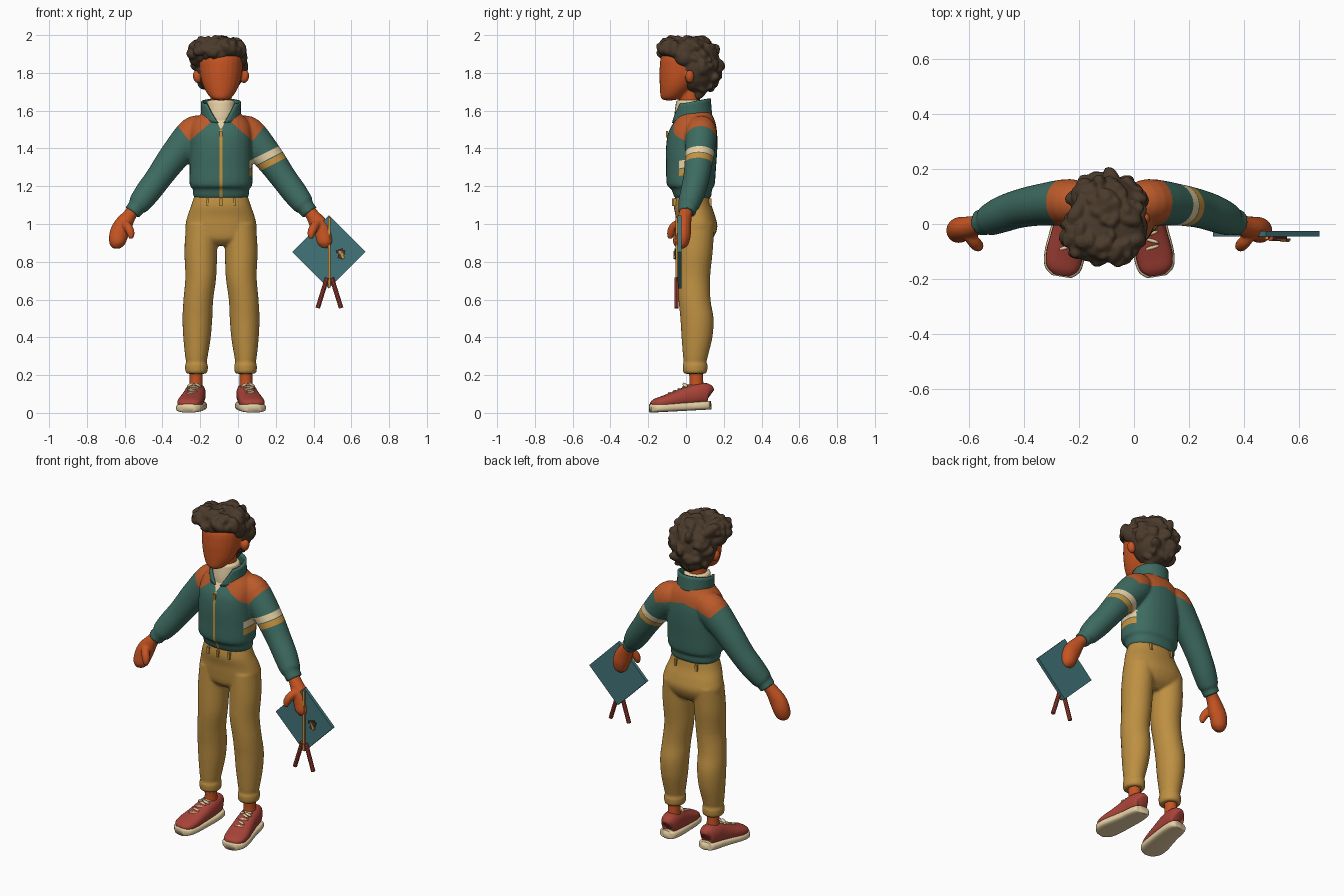
import bpy, bmesh, math, random
from mathutils import Vector, Matrix, Euler

if "Cube" in bpy.data.objects:
    bpy.data.objects.remove(bpy.data.objects["Cube"])
random.seed(4)
C = -0.09  # centre line of the body


def material(name, code):
    rgb = [int(code[i:i + 2], 16) / 255 for i in (0, 2, 4)]
    col = [((c + 0.055) / 1.055) ** 2.4 for c in rgb] + [1]
    m = bpy.data.materials.new(name)
    m.use_nodes = True
    m.diffuse_color = col
    next(n for n in m.node_tree.nodes if n.type == "BSDF_PRINCIPLED").inputs["Base Color"].default_value = col
    return m


skin = material("skin", "C65422")
teal = material("jacket_teal", "3D6B60")
rust = material("yoke_rust", "BC5A2A")
cream = material("cream", "E6CFA4")
ochre = material("trouser_ochre", "BE9042")
gold = material("gold", "C8923F")
red = material("shoe_red", "A84338")
blue = material("board_blue", "42757B")
brown = material("hair_brown", "4A3A2B")


def tube(bm, pts, ref="Y", flat=False, sq=2.0, n=24, steps=4):
    """Smooth loft through (x, y, z, radius across, radius along ref)."""
    dense = []
    for i in range(len(pts) - 1):
        a, b, c, d = (pts[min(max(j, 0), len(pts) - 1)] for j in range(i - 1, i + 3))
        for k in range(steps):
            t = k / steps
            dense.append([q + t * ((r - p) / 2 + t * (p - 2.5 * q + 2 * r - s / 2
                          + t * (1.5 * (q - r) + (s - p) / 2))) for p, q, r, s in zip(a, b, c, d)])
    dense.append(list(pts[-1]))
    axis = Vector((0, 1, 0)) if ref == "Y" else Vector((0, 0, 1))
    rings = []
    for i, p in enumerate(dense):
        t = Vector(dense[min(i + 1, len(dense) - 1)][:3]) - Vector(dense[max(i - 1, 0)][:3])
        t = Vector((0, 0, 1)) if flat else t.normalized()
        u = t.cross(axis).normalized()
        v = u.cross(t)
        ring = []
        for k in range(n):
            ca, sa = math.cos(math.tau * k / n), math.sin(math.tau * k / n)
            x = math.copysign(abs(ca) ** (2 / sq), ca) * max(p[3], 0.003)
            y = math.copysign(abs(sa) ** (2 / sq), sa) * max(p[4], 0.003)
            ring.append(bm.verts.new(Vector(p[:3]) + u * x + v * y))
        rings.append(ring)
    for a, b in zip(rings, rings[1:]):
        for k in range(n):
            bm.faces.new((a[k], a[(k + 1) % n], b[(k + 1) % n], b[k]))
    bm.faces.new(rings[0])
    bm.faces.new(rings[-1])


def blob(bm, loc, size, rot=(0, 0, 0), sub=3):
    bmesh.ops.create_icosphere(bm, subdivisions=sub, radius=1,
                               matrix=Matrix.LocRotScale(Vector(loc), Euler(rot), Vector(size)))


def box(bm, loc, size, rot=(0, 0, 0)):
    bmesh.ops.create_cube(bm, size=1, matrix=Matrix.LocRotScale(Vector(loc), Euler(rot), Vector(size)))


def finish(name, bm, *mats, smooth=True, voxel=0, relax=3):
    """Turn a bmesh into an object, optionally fusing its pieces into one skin."""
    bmesh.ops.recalc_face_normals(bm, faces=bm.faces)
    me = bpy.data.meshes.new(name)
    bm.to_mesh(me)
    bm.free()
    ob = bpy.data.objects.new(name, me)
    bpy.context.scene.collection.objects.link(ob)
    if voxel:
        mod = ob.modifiers.new("fuse", "REMESH")
        mod.mode, mod.voxel_size = "VOXEL", voxel
        mod = ob.modifiers.new("relax", "SMOOTH")
        mod.factor, mod.iterations = 0.5, relax
        dg = bpy.context.evaluated_depsgraph_get()
        done = bpy.data.meshes.new_from_object(ob.evaluated_get(dg))
        ob.modifiers.clear()
        ob.data = done
    ob.data.materials.clear()
    for m in mats:
        ob.data.materials.append(m)
    for p in ob.data.polygons:
        p.use_smooth = smooth
        p.material_index = 0
    return ob


def side(s, pts):
    return [(C + s * p[0],) + tuple(p[1:]) for p in pts]


# Jacket: torso and sleeves fused
bm = bmesh.new()
torso = [(.035, 1.135, .135, .09), (.035, 1.15, .147, .1), (.03, 1.185, .15, .108), (.025, 1.21, .166, .127),
         (.027, 1.3, .166, .132), (.03, 1.4, .166, .136), (.035, 1.48, .165, .13),
         (.045, 1.54, .15, .11), (.045, 1.58, .11, .092), (.04, 1.61, .08, .075)]
tube(bm, [(C, y, z, a, b) for y, z, a, b in torso], flat=True, sq=2.3, n=32)
sleeve = [(.08, .075, 1.52, .06, .06), (.14, .08, 1.48, .092, .084), (.25, .07, 1.355, .08, .076),
          (.33, .055, 1.245, .07, .07), (.39, .035, 1.165, .067, .066), (.435, .015, 1.105, .058, .058),
          (.447, .01, 1.09, .047, .05), (.47, .005, 1.06, .046, .048)]
for s in (1, -1):
    tube(bm, side(s, sleeve))
jacket = finish("jacket", bm, teal, rust, cream, gold, voxel=.008)

# Cut colour borders into the jacket: yoke, shirt opening, zip and arm bands
bands = (-.02, .016, .021, .053)
cuts = [((C, .05, 0), (0, 1, 0)), ((C, 0, 1.5), (0, 0, 1))]
for s in (1, -1):
    cuts += [((C + s * .07, 0, 1.525), (s * .88, 0, 1)), ((C, 0, 1.51), (s * .25, 0, 1)),
             ((C + s * .167, 0, 1.44), (s, 0, -.8)), ((C, 0, 1.5), (s, 0, -.55)), ((C + s * .007, 0, 0), (1, 0, 0))]
cuts += [((C + .26 + .45 * b, 0, 1.367 - .89 * b), (.45, 0, -.89)) for b in bands]
bm = bmesh.new()
bm.from_mesh(jacket.data)
for co, no in cuts:
    bmesh.ops.bisect_plane(bm, geom=bm.verts[:] + bm.edges[:] + bm.faces[:], plane_co=co, plane_no=no, dist=1e-5)
for f in bm.faces:
    x, y, z = f.calc_center_median()
    d = abs(x - C)
    low = 1.51 - .25 * d if y > .05 else 1.525 - (d - .07) * .88
    arm = (x - C - .26) * .45 - (z - 1.367) * .89
    if z > low and d < .167 + (z - 1.44) * .8:
        f.material_index = 1
    if y < .03 and d < (z - 1.5) * .55:
        f.material_index = 2
    elif y < 0 and d < .007 and z < 1.5:
        f.material_index = 3
    if x > C + .15 and bands[0] < arm < bands[1]:
        f.material_index = 2
    elif x > C + .15 and bands[2] < arm < bands[3]:
        f.material_index = 3
bm.to_mesh(jacket.data)
bm.free()

# Zip pull
bm = bmesh.new()
box(bm, (C, -.1, 1.475), (.014, .012, .035))
finish("zip_pull", bm, gold, smooth=False)

# Open stand-up collar
bm = bmesh.new()
rows, cols = 6, 32
grid = []
for i in range(rows + 1):
    h = i / rows
    gap = math.radians(8 + 42 * h)
    row = []
    for k in range(cols + 1):
        a = gap + (math.tau - 2 * gap) * k / cols
        back = (1 - math.cos(a)) / 2
        row.append(bm.verts.new((C + .098 * math.sin(a), .032 - (.1 - .008 * h) * math.cos(a),
                                 1.535 + .035 * back + h * (.095 + .0 * back))))
    grid.append(row)
for a, b in zip(grid, grid[1:]):
    for k in range(cols):
        bm.faces.new((a[k], a[k + 1], b[k + 1], b[k]))
collar = finish("collar", bm, teal)
mod = collar.modifiers.new("thickness", "SOLIDIFY")
mod.thickness, mod.offset = .014, 0

# Roll neck
bm = bmesh.new()
tube(bm, [(C, .025, 1.52, .07, .085), (C, .02, 1.57, .078, .082), (C, .02, 1.63, .076, .075),
          (C, .02, 1.65, .072, .07), (C, .02, 1.657, .055, .055)], flat=True)
finish("roll_neck", bm, cream)

# Head with ears and neck
bm = bmesh.new()
face = [(-.09, 1.655, .025, .025), (-.078, 1.668, .055, .055), (-.055, 1.71, .085, .083), (-.035, 1.76, .104, .105),
        (-.02, 1.82, .114, .12), (-.005, 1.89, .115, .125), (.01, 1.95, .08, .09), (.01, 1.965, .03, .03)]
tube(bm, [(C, y, z, a, b) for y, z, a, b in face], flat=True)
tube(bm, [(C, .02, 1.6, .055, .055), (C, .02, 1.68, .055, .055), (C, .02, 1.78, .055, .055)], flat=True)
for s in (1, -1):
    blob(bm, (C + s * .125, .02, 1.78), (.024, .024, .036), (0, s * .2, 0))
finish("head", bm, skin, voxel=.007)

# Curly hair: two masses covered in curls
bm = bmesh.new()
masses = [((C - .005, .055, 1.83), (.135, .122, .148), 110), ((C - .018, -.015, 1.925), (.145, .125, .055), 90)]
for loc, size, count in masses:
    blob(bm, loc, size)
    for k in range(count):
        d = Vector([random.gauss(0, 1) for _ in range(3)]).normalized()
        p = Vector(loc) + Vector([a * b * .93 for a, b in zip(d, size)])
        if (p.y < .02 and p.z < 1.885) or (p.z < 1.82 and p.y < .07):
            continue
        r = random.uniform(.02, .034)
        p.z = min(p.z, 1.995 - r)
        blob(bm, p, (r, r * 1.5, r * .8), [random.uniform(0, 3) for _ in range(3)], 2)
for s in (1, -1):
    blob(bm, (C + s * .12 - .015, -.01, 1.88), (.035, .05, .045))
blob(bm, (C - .15, -.05, 1.9), (.035, .035, .03), (0, .5, 0))
finish("hair", bm, brown, voxel=.007, relax=2)

# Trousers with turned-up hems
bm = bmesh.new()
hips = [(.035, 1.17, .135, .088), (.035, 1.1, .157, .1), (.05, 1.04, .178, .105), (.058, .98, .188, .108),
        (.05, .92, .16, .09), (.045, .885, .08, .05)]
tube(bm, [(C, y, z, a, b) for y, z, a, b in hips], flat=True, sq=2.2, n=32)
leg = [(.1, .055, 1.0, .085, .095), (.107, .048, .86, .087, .094), (.107, .04, .72, .082, .088),
       (.12, .045, .6, .079, .085), (.125, .058, .5, .079, .088), (.127, .058, .4, .073, .082),
       (.13, .05, .3, .06, .066), (.13, .048, .265, .054, .06), (.13, .048, .255, .06, .066),
       (.13, .048, .215, .058, .063), (.13, .048, .207, .045, .05)]
for s in (1, -1):
    tube(bm, side(s, leg), flat=True)
finish("trousers", bm, ochre, voxel=.008)

# Belt loops and fly button
bm = bmesh.new()
for dx, y in ((-.07, -.058), (.07, -.058), (0, -.068), (-.07, .127), (.07, .127)):
    box(bm, (C + dx, y, 1.115), (.014, .014, .04))
finish("belt_loops", bm, ochre, smooth=False)

upper = [(.13, .128, .095, .02, .03), (.13, .116, .1, .043, .054), (.135, .07, .1, .054, .058),
         (.14, .02, .09, .057, .056), (.15, -.04, .075, .062, .046), (.163, -.11, .058, .067, .036),
         (.17, -.16, .05, .058, .026), (.174, -.185, .045, .03, .012)]
hand = [(.455, .005, 1.08, .034, .034), (.485, -.005, 1.045, .036, .036), (.52, -.015, .99, .05, .042),
        (.542, -.02, .94, .05, .045), (.55, -.03, .895, .041, .04), (.55, -.035, .872, .02, .02)]
thumb = [(.52, -.03, 1.01, .02, .02), (.493, -.065, .985, .023, .023), (.478, -.08, .95, .021, .021),
         (.477, -.085, .922, .01, .01)]
for s, label in ((1, "left"), (-1, "right")):
    # Hand
    bm = bmesh.new()
    tube(bm, side(s, hand))
    tube(bm, side(s, thumb))
    finish(label + "_hand", bm, skin, voxel=.006)
    # Ankle
    bm = bmesh.new()
    tube(bm, side(s, [(.132, .055, .11, .038, .042), (.132, .055, .17, .034, .036), (.131, .05, .25, .036, .038)]))
    finish(label + "_ankle", bm, skin)
    # Shoe upper, sole and laces
    bm = bmesh.new()
    tube(bm, side(s, upper), ref="Z", sq=2.4)
    finish(label + "_shoe", bm, red)
    bm = bmesh.new()
    tube(bm, side(s, [(x, y * 1.03, .024 + .055 * (y + .185), w + .007, .023) for x, y, z, w, h in upper]),
         ref="Z", sq=3.5)
    finish(label + "_sole", bm, cream)
    bm = bmesh.new()
    for k in range(5):
        y = .015 - .025 * k
        x, z = C + s * (.141 + .004 * k), .146 - .0105 * k
        blob(bm, (x, y, z), (.036 - .002 * k, .007, .007), (0, 0, .3 * (-1) ** k), 2)
    for t in (1, -1):
        blob(bm, (C + s * .143 + t * .02, -.005, .147), (.022, .012, .008), (0, t * .5, t * .5), 2)
    finish(label + "_laces", bm, cream)

# Diamond board held in the left hand
bm = bmesh.new()
side_len = .194 * math.sqrt(2)
box(bm, (.481, -.035, .852), (side_len, .02, side_len), (0, math.pi / 4, 0))
finish("board", bm, blue, smooth=False)
bm = bmesh.new()
box(bm, (.484, -.05, .85), (.013, .012, .37))
finish("board_spar", bm, gold, smooth=False)

# Two splayed legs under the board
bm = bmesh.new()
for s in (1, -1):
    tube(bm, [(.484 + s * .012, -.05, .715, .012, .012), (.484 + s * .062, -.05, .555, .012, .012)], n=10, steps=1)
finish("board_legs", bm, red, smooth=False)

# Small clasp in front of the board
bm = bmesh.new()
box(bm, (.548, -.056, .84), (.03, .008, .05), (0, .3, 0))
box(bm, (.538, -.056, .858), (.04, .008, .016), (0, -.3, 0))
finish("clasp", bm, brown, smooth=False)
bm = bmesh.new()
box(bm, (.553, -.061, .832), (.014, .008, .032), (0, -.4, 0))
box(bm, (.54, -.061, .85), (.014, .008, .014))
finish("clasp_trim", bm, gold, smooth=False)
